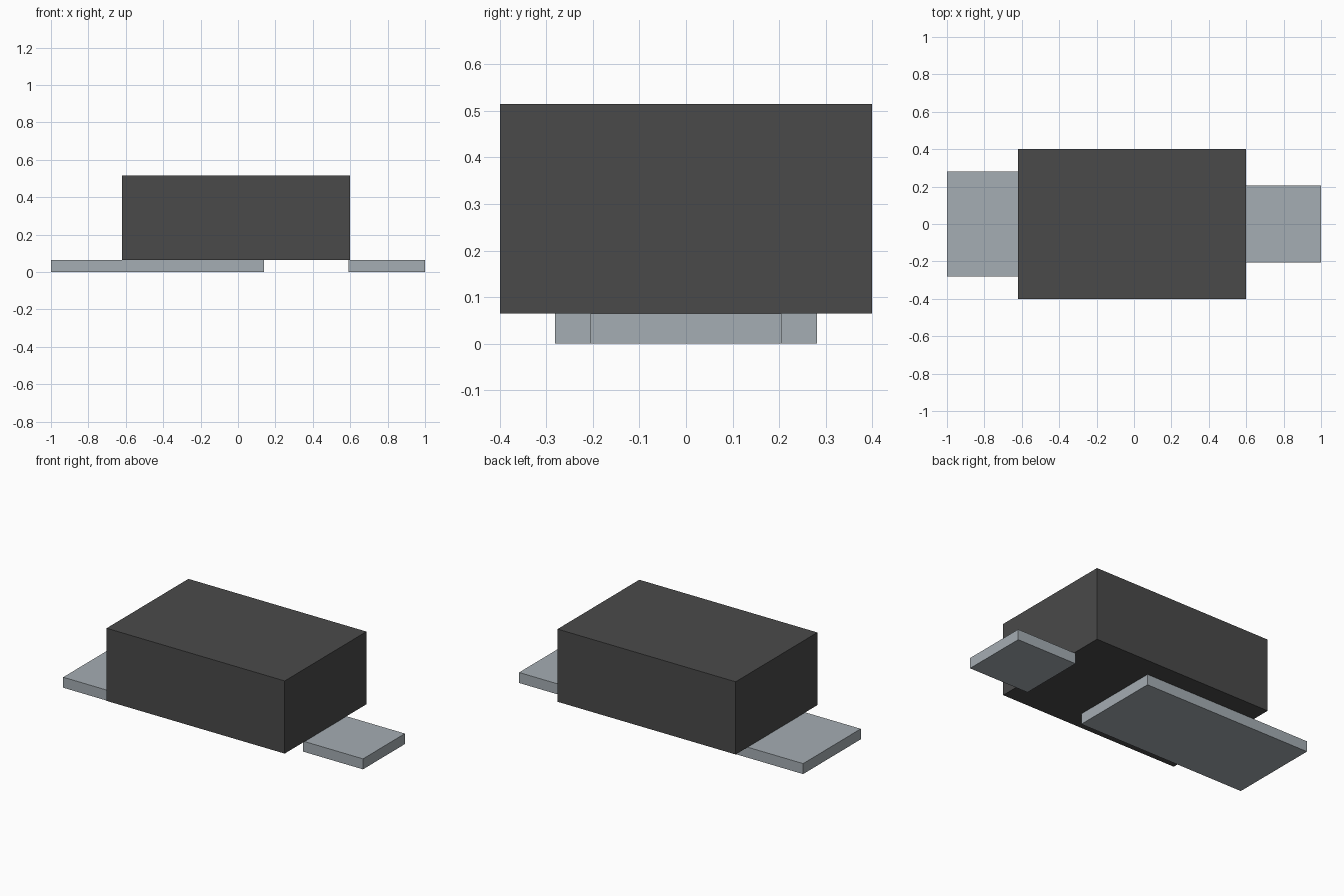
import bpy

cube = bpy.data.objects.get("Cube")
if cube:
    bpy.data.objects.remove(cube, do_unlink=True)


def material(name, rgb):
    mat = bpy.data.materials.new(name)
    mat.use_nodes = True
    mat.diffuse_color = (*rgb, 1)
    bsdf = next(n for n in mat.node_tree.nodes if n.type == 'BSDF_PRINCIPLED')
    bsdf.inputs["Base Color"].default_value = (*rgb, 1)
    return mat


def box(name, low, high, mat):
    """Box spanning two opposite corners."""
    centre = [(a + b) / 2 for a, b in zip(low, high)]
    bpy.ops.mesh.primitive_cube_add(size=1, location=centre)
    obj = bpy.context.object
    obj.name = name
    obj.scale = [b - a for a, b in zip(low, high)]
    bpy.ops.object.transform_apply(location=False, rotation=False, scale=True)
    obj.data.materials.append(mat)
    return obj


dark = material("dark grey plastic", (0.068, 0.068, 0.068))
metal = material("light grey metal", (0.376, 0.418, 0.451))

PLATE_TOP = 0.065

# Moulded block resting on two flat metal plates
box("body", (-0.62, -0.40, PLATE_TOP), (0.60, 0.40, 0.515), dark)
box("wide_plate", (-1.0, -0.282, 0), (0.14, 0.282, PLATE_TOP), metal)
box("narrow_plate", (0.59, -0.205, 0), (1.0, 0.205, PLATE_TOP), metal)
